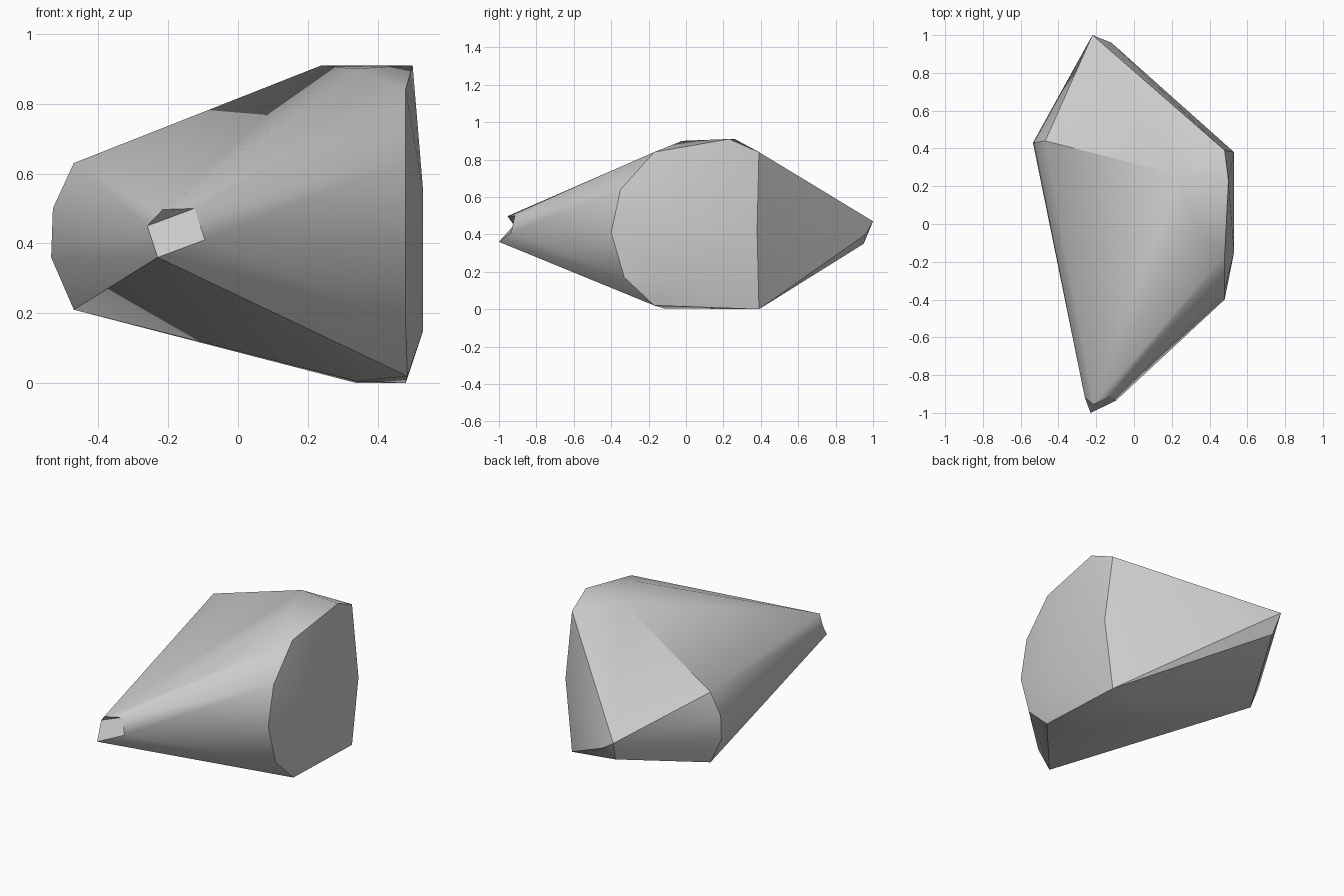
import bpy, bmesh, math

cube = bpy.data.objects.get("Cube")
if cube:
    bpy.data.objects.remove(cube, do_unlink=True)

# Stone grey
mat = bpy.data.materials.new("stone grey")
grey = (0.6, 0.6, 0.6, 1)
mat.use_nodes = True
mat.diffuse_color = grey
bsdf = next(n for n in mat.node_tree.nodes if n.type == 'BSDF_PRINCIPLED')
bsdf.inputs["Base Color"].default_value = grey

# Corner points of the boulder, grouped by region
side = [(.48, -.17, .84), (.48, -.35, .64), (.48, -.40, .41), (.48, -.33, .17),
        (.485, -.17, .02), (.48, .39, 0), (.48, .39, .84),
        (.53, -.15, .55), (.53, -.10, .15), (.53, .38, .42)]
crown = [(.24, .26, .91), (.50, .23, .91), (.33, -.02, .90)]
base = [(.34, .36, 0), (.34, -.12, .005)]
corner = [(-.47, .44, .63), (-.53, .43, .50), (-.535, .43, .36), (-.47, .44, .21)]
back_tip = [(-.22, 1, .47), (-.12, .96, .40), (-.20, .95, .35)]
front_tip = [(-.26, -.92, .45), (-.23, -1, .36), (-.095, -.935, .41),
             (-.125, -.915, .50), (-.215, -.955, .497)]

# Wrap the points in a hull
bm = bmesh.new()
tip = [bm.verts.new(p) for p in front_tip]
for p in side + crown + base + corner + back_tip:
    bm.verts.new(p)
bmesh.ops.convex_hull(bm, input=bm.verts[:])

# Chip the front tip: a sloping facet under a small overhang
chip = [f for f in bm.faces if all(v in tip for v in f.verts)]
bmesh.ops.delete(bm, geom=chip, context='FACES_ONLY')
for e in [e for e in bm.edges if not e.link_faces]:
    bm.edges.remove(e)
a, b, c, d, e = tip
bm.faces.new((a, b, c, d))
bm.faces.new((a, d, e))

# Merge nearly flat triangles into clean facets
bmesh.ops.dissolve_limit(bm, angle_limit=math.radians(1.5),
                         verts=bm.verts[:], edges=bm.edges[:])
bmesh.ops.recalc_face_normals(bm, faces=bm.faces[:])
mesh = bpy.data.meshes.new("boulder")
bm.to_mesh(mesh)
bm.free()
mesh.materials.append(mat)
boulder = bpy.data.objects.new("boulder", mesh)
bpy.context.collection.objects.link(boulder)

# Soften shallow edges, keep the strong ones crisp
bpy.ops.object.select_all(action='DESELECT')
boulder.select_set(True)
bpy.context.view_layer.objects.active = boulder
bpy.ops.object.shade_smooth_by_angle(angle=math.radians(30))
